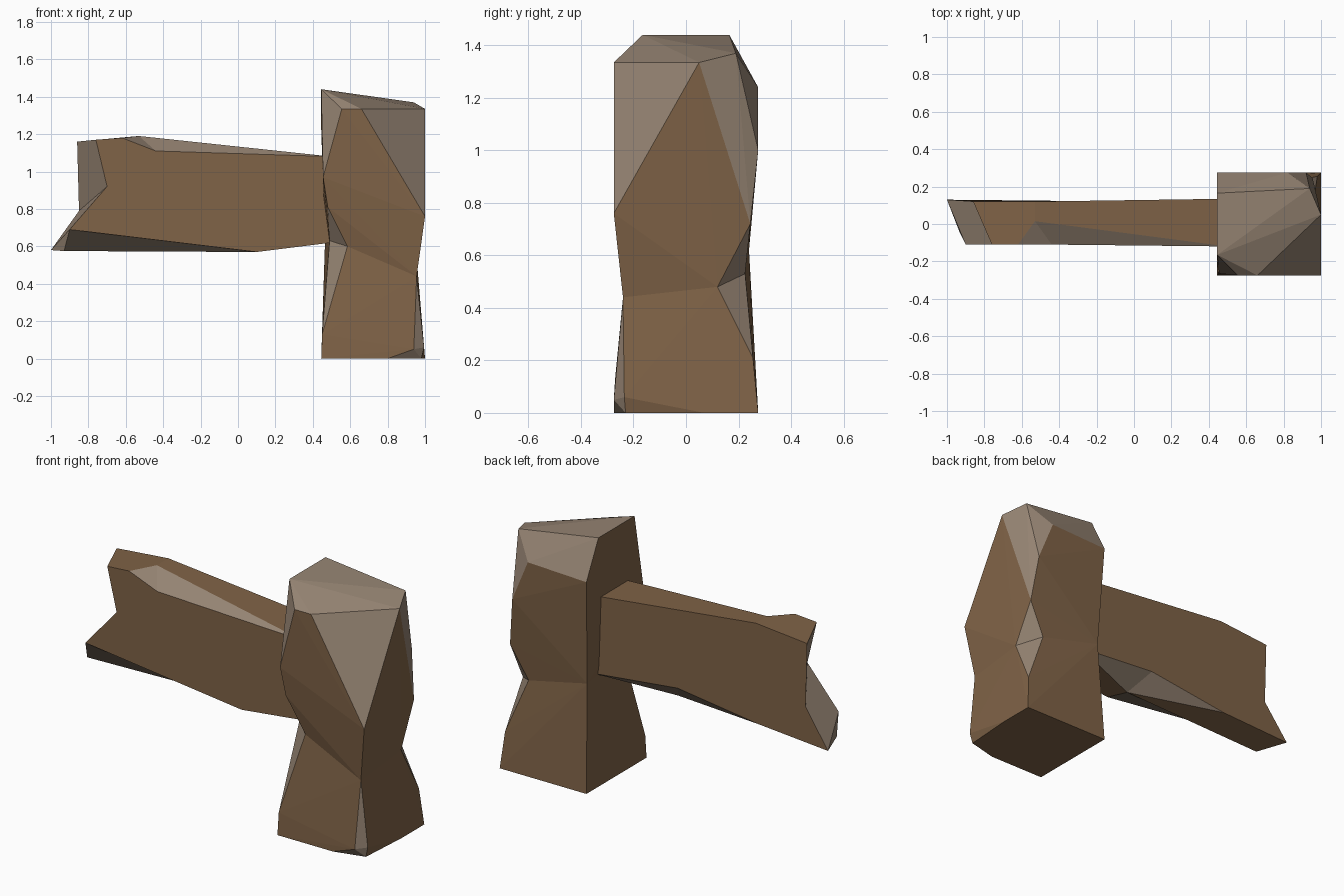
import bpy, bmesh

if "Cube" in bpy.data.objects:
    bpy.data.objects.remove(bpy.data.objects["Cube"])

def material(name, rgb):
    m = bpy.data.materials.new(name)
    m.diffuse_color = (*rgb, 1)
    m.use_nodes = True
    m.node_tree.nodes["Principled BSDF"].inputs["Base Color"].default_value = m.diffuse_color
    return m

WOOD = material("brown wood", (0.215, 0.125, 0.063))
CHIP = material("pale chipped wood", (0.305, 0.232, 0.172))

def finish(bm, name):
    bmesh.ops.recalc_face_normals(bm, faces=bm.faces[:])
    mesh = bpy.data.meshes.new(name)
    bm.to_mesh(mesh)
    bm.free()
    mesh.materials.append(WOOD)
    mesh.materials.append(CHIP)
    ob = bpy.data.objects.new(name, mesh)
    bpy.context.collection.objects.link(ob)
    return ob

def hewn_block(name, points):
    """Convex block; slanted facets are pale, faces near the axes brown."""
    bm = bmesh.new()
    verts = [bm.verts.new(p) for p in points]
    r = bmesh.ops.convex_hull(bm, input=verts)
    loose = [v for v in bm.verts if not v.link_faces]
    bmesh.ops.delete(bm, geom=loose, context='VERTS')
    bmesh.ops.recalc_face_normals(bm, faces=bm.faces[:])
    for f in bm.faces:
        n = f.normal
        f.material_index = int(max(abs(n.x), abs(n.y)) < 0.93 and n.z > -0.9)
    return finish(bm, name)

# narrow waist shared by both halves of the post
waist = [(.955, -.24, .44), (.585, -.22, .60), (.49, -.135, .63),
         (.465, .24, .62), (.85, .225, .53), (.96, .12, .48)]

# lower half of the post
hewn_block("post_lower", waist + [
    (.445, -.275, 0), (.45, -.27, .13), (.80, -.275, 0), (.98, -.23, 0),
    (1, .07, 0), (1, .275, 0), (.98, .255, .21), (.445, .275, 0),
    (.94, -.275, .05), (.995, -.235, .06)])

# upper half of the post with cut corners and sloping top
hewn_block("post_upper", waist + [
    (.445, -.165, 1.44), (.445, .165, 1.44), (.94, .19, 1.37), (1, .05, 1.335),
    (.66, -.275, 1.335), (.555, -.275, 1.335), (1, -.275, .76),
    (.455, -.265, .97), (.48, -.25, .81), (.445, .275, 1.225),
    (.82, .275, 1.24), (.92, .275, 1.0), (.955, .245, .72)])

# rail: front outline, back outline, then chip corners
front = [(.5, -.12, .62), (.1, -.11, .57), (-.9, -.11, .69), (-.7, -.11, .92),
         (-.76, -.11, 1.17), (-.62, -.11, 1.18), (-.44, -.11, 1.11), (.5, -.12, 1.08)]
back = [(.5, .135, .63), (-.03, .12, .68), (-.55, .12, .61), (-1, .13, .58),
        (-.85, .12, .79), (-.86, .12, 1.16), (-.53, .12, 1.19), (.5, .135, 1.08)]
extra = [(-.53, .015, 1.19), (-.93, -.05, .575), (.05, 0, .57)]
wood_faces = [range(8), range(8, 16), (4, 5, 16, 14, 13), (16, 7, 15, 14),
              (17, 11, 10, 18), (18, 8, 0, 1), (0, 8, 15, 7)]
chip_faces = [(5, 6, 16), (6, 7, 16), (3, 4, 13, 12), (2, 3, 12, 11),
              (2, 11, 17), (2, 17, 18, 1), (18, 10, 9), (18, 9, 8)]
bm = bmesh.new()
verts = [bm.verts.new(p) for p in front + back + extra]
for index, group in enumerate((wood_faces, chip_faces)):
    for ids in group:
        bm.faces.new([verts[i] for i in ids]).material_index = index
finish(bm, "rail")
